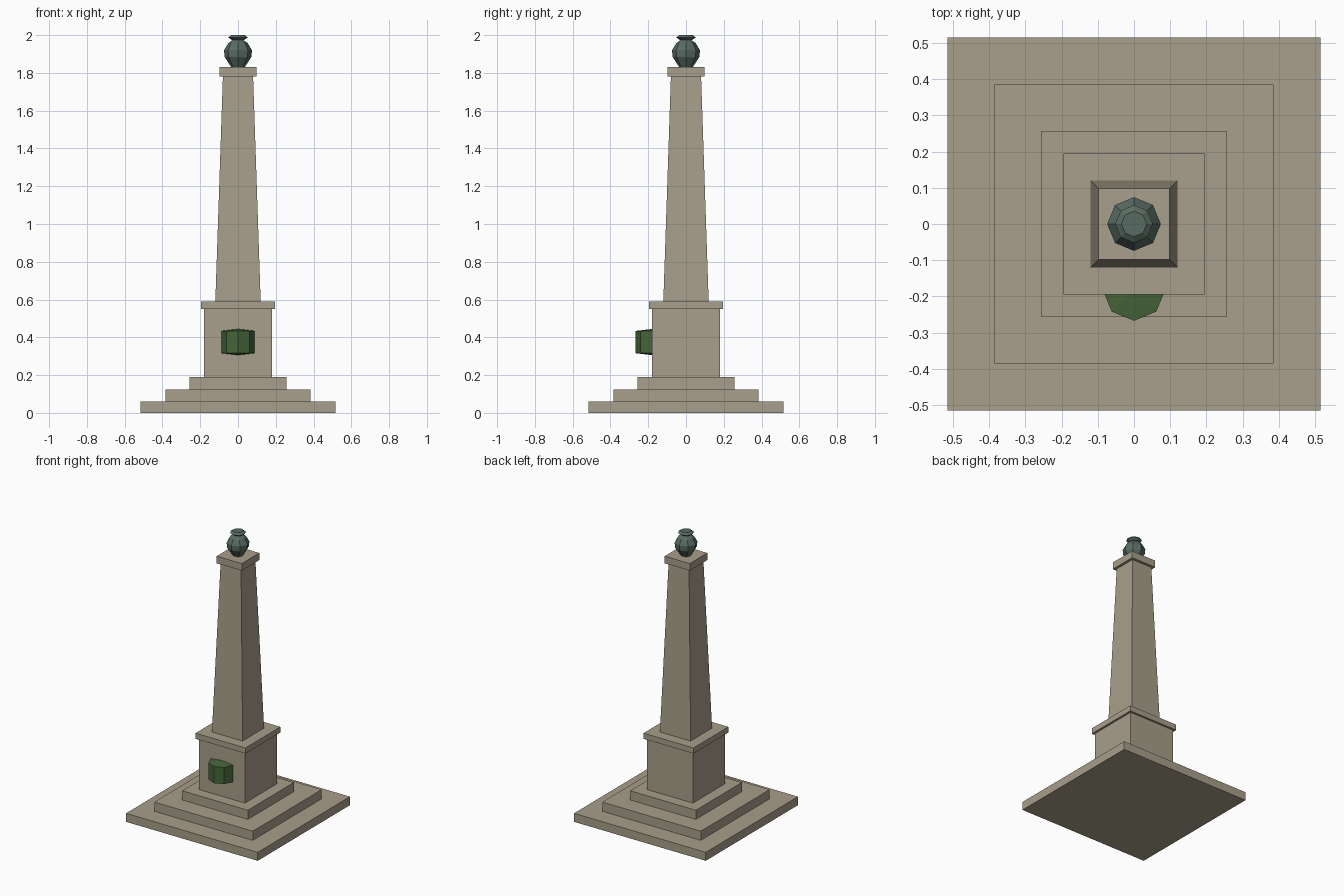
import bpy, bmesh, math

if "Cube" in bpy.data.objects:
    bpy.data.objects.remove(bpy.data.objects["Cube"])


def material(name, rgb):
    m = bpy.data.materials.new(name)
    lin = [((c / 255 + 0.055) / 1.055) ** 2.4 for c in rgb]
    m.diffuse_color = (*lin, 1)
    m.use_nodes = True
    m.node_tree.nodes["Principled BSDF"].inputs["Base Color"].default_value = m.diffuse_color
    return m


stone = material("warm_stone", (168, 159, 139))
bronze = material("aged_bronze", (89, 108, 98))
leaf = material("wreath_green", (70, 101, 57))


def lathe(name, profile, mat, sides, start=0.0, centre=(0, 0), span=2 * math.pi):
    """Flat-faced revolved solid from (radius, z) points; radius 0 makes a tip."""
    bm = bmesh.new()
    full = span > 6.28
    count = sides if full else sides + 1
    rings = []
    for r, z in profile:
        if r == 0:
            rings.append([bm.verts.new((centre[0], centre[1], z))] * count)
        else:
            rings.append([bm.verts.new((centre[0] + r * math.cos(start + span * i / sides),
                                        centre[1] + r * math.sin(start + span * i / sides), z))
                          for i in range(count)])
    for a, b in zip(rings, rings[1:]):
        for i in range(sides):
            j = (i + 1) % count
            bm.faces.new(list(dict.fromkeys((a[i], a[j], b[j], b[i]))))
    if full:
        for ring in (rings[0], rings[-1]):
            if len(set(ring)) > 2:
                bm.faces.new(ring)
    else:
        # flat back of a half solid
        loop = [r[0] for r in rings] + [r[-1] for r in reversed(rings)]
        bm.faces.new(list(dict.fromkeys(loop)))
    bmesh.ops.recalc_face_normals(bm, faces=bm.faces)
    me = bpy.data.meshes.new(name)
    bm.to_mesh(me)
    bm.free()
    me.materials.append(mat)
    ob = bpy.data.objects.new(name, me)
    bpy.context.collection.objects.link(ob)
    return ob


# Square stone courses: name, bottom half width, top half width, z0, z1
for name, h0, h1, z0, z1 in [
    ("bottom_step", 0.515, 0.515, 0.0, 0.06),
    ("middle_step", 0.385, 0.385, 0.06, 0.125),
    ("top_step", 0.257, 0.257, 0.125, 0.19),
    ("pedestal", 0.18, 0.18, 0.19, 0.55),
    ("pedestal_cap", 0.195, 0.195, 0.55, 0.59),
    ("tapered_shaft", 0.12, 0.08, 0.59, 1.78),
    ("shaft_cap", 0.098, 0.098, 1.78, 1.83),
]:
    k = math.sqrt(2)
    lathe(name, [(h0 * k, z0), (h1 * k, z1)], stone, 4, math.pi / 4)

# Eight-sided urn finial
lathe("urn_finial", [(0.036, 1.83), (0.071, 1.885), (0.074, 1.92), (0.052, 1.957),
                     (0.03, 1.973), (0.052, 1.988), (0.035, 2.0), (0, 2.0)], bronze, 8)

# Half-octagon wreath boss on the pedestal front
lathe("wreath", [(0, 0.306), (0.087, 0.316), (0.087, 0.434), (0, 0.444)], leaf, 4,
      math.pi, (0, -0.18), math.pi)
